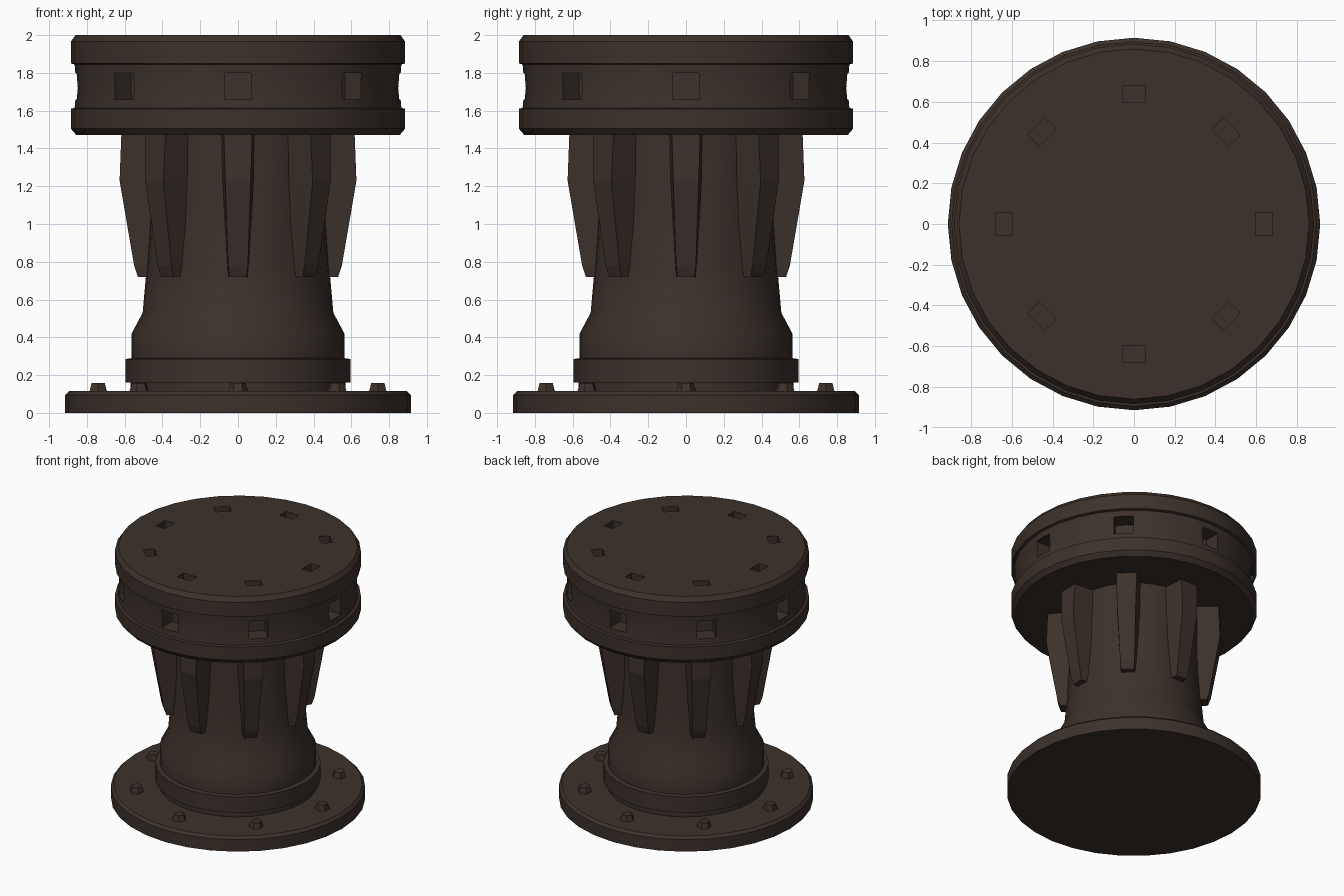
import bpy, bmesh, math
from mathutils import Matrix, Vector

if "Cube" in bpy.data.objects:
    bpy.data.objects.remove(bpy.data.objects["Cube"])

iron = bpy.data.materials.new("dark brown iron")
iron.diffuse_color = (0.045, 0.031, 0.024, 1)
iron.use_nodes = True
iron.node_tree.nodes["Principled BSDF"].inputs["Base Color"].default_value = iron.diffuse_color


def finish(bm, name, smooth=True):
    bmesh.ops.recalc_face_normals(bm, faces=bm.faces)
    me = bpy.data.meshes.new(name)
    bm.to_mesh(me)
    bm.free()
    me.materials.append(iron)
    ob = bpy.data.objects.new(name, me)
    bpy.context.collection.objects.link(ob)
    if smooth:
        bpy.ops.object.select_all(action='DESELECT')
        ob.select_set(True)
        bpy.context.view_layer.objects.active = ob
        bpy.ops.object.shade_smooth_by_angle(angle=math.radians(30))
    return ob


def lathe(name, profile, sides=32):
    """Closed solid of revolution from (radius, z) points, bottom to top."""
    bm = bmesh.new()
    rings = [[bm.verts.new((r * math.cos(2 * math.pi * i / sides),
                            r * math.sin(2 * math.pi * i / sides), z))
              for i in range(sides)] for r, z in profile]
    for a, b in zip(rings, rings[1:]):
        for i in range(sides):
            j = (i + 1) % sides
            bm.faces.new((a[i], a[j], b[j], b[i]))
    bm.faces.new(rings[0][::-1])
    bm.faces.new(rings[-1])
    return finish(bm, name)


def around(count=8):
    return [Matrix.Rotation(2 * math.pi * i / count, 4, 'Z') for i in range(count)]


def box(bm, matrix, size, centre):
    bmesh.ops.create_cube(bm, size=1, matrix=matrix @ Matrix.Translation(centre)
                          @ Matrix.Diagonal((*size, 1)))


# Base flange and waisted column
lathe("base_flange", [(0.915, 0), (0.915, 0.095), (0.895, 0.115)])
lathe("column", [(0.57, 0.10), (0.57, 0.16), (0.595, 0.16), (0.595, 0.285),
                 (0.563, 0.29), (0.563, 0.42), (0.505, 0.53), (0.485, 0.75),
                 (0.47, 1.0), (0.47, 1.5)])

# Drum head with a recessed band
head = lathe("drum_head", [(0.855, 1.47), (0.885, 1.505), (0.885, 1.61), (0.865, 1.615),
                           (0.855, 1.72), (0.865, 1.845), (0.885, 1.85), (0.885, 1.965),
                           (0.86, 2.0)])

# Bar sockets in the band and pin holes in the top
bm = bmesh.new()
for m in around():
    box(bm, m, (0.26, 0.14, 0.14), (0.86, 0, 1.73))
    box(bm, m, (0.08, 0.115, 0.16), (0.64, 0, 2.0))
cutter = finish(bm, "socket_cutter", False)
cutter.hide_render = True
mod = head.modifiers.new("sockets", 'BOOLEAN')
mod.object = cutter
mod.operation = 'DIFFERENCE'
mod.solver = 'EXACT'
bpy.context.view_layer.objects.active = head
head.select_set(True)
bpy.ops.object.modifier_move_to_index(modifier="sockets", index=0)
for name in [mo.name for mo in head.modifiers]:
    bpy.ops.object.modifier_apply(modifier=name)
bpy.data.objects.remove(cutter)

# Tapered ribs: (z, outer radius, half width outside, half width at root)
bm = bmesh.new()
sections = [(0.72, 0.53, 0.045, 0.055), (0.78, 0.55, 0.052, 0.06),
            (1.23, 0.627, 0.068, 0.085), (1.49, 0.617, 0.075, 0.09)]
for m in around():
    rings = [[bm.verts.new(m @ Vector(p)) for p in
              ((0.42, -wi, z), (r, -wo, z), (r, wo, z), (0.42, wi, z))]
             for z, r, wo, wi in sections]
    for a, b in zip(rings, rings[1:]):
        for i in range(4):
            j = (i + 1) % 4
            bm.faces.new((a[i], a[j], b[j], b[i]))
    bm.faces.new(rings[0][::-1])
    bm.faces.new(rings[-1])
finish(bm, "column_ribs", False)

# Hexagonal bolts on the flange
bm = bmesh.new()
for m in around():
    bmesh.ops.create_cone(bm, cap_ends=True, segments=6, radius1=0.055, radius2=0.04,
                          depth=0.05, matrix=m @ Matrix.Translation((0.74, 0, 0.133)))
finish(bm, "flange_bolts", False)
